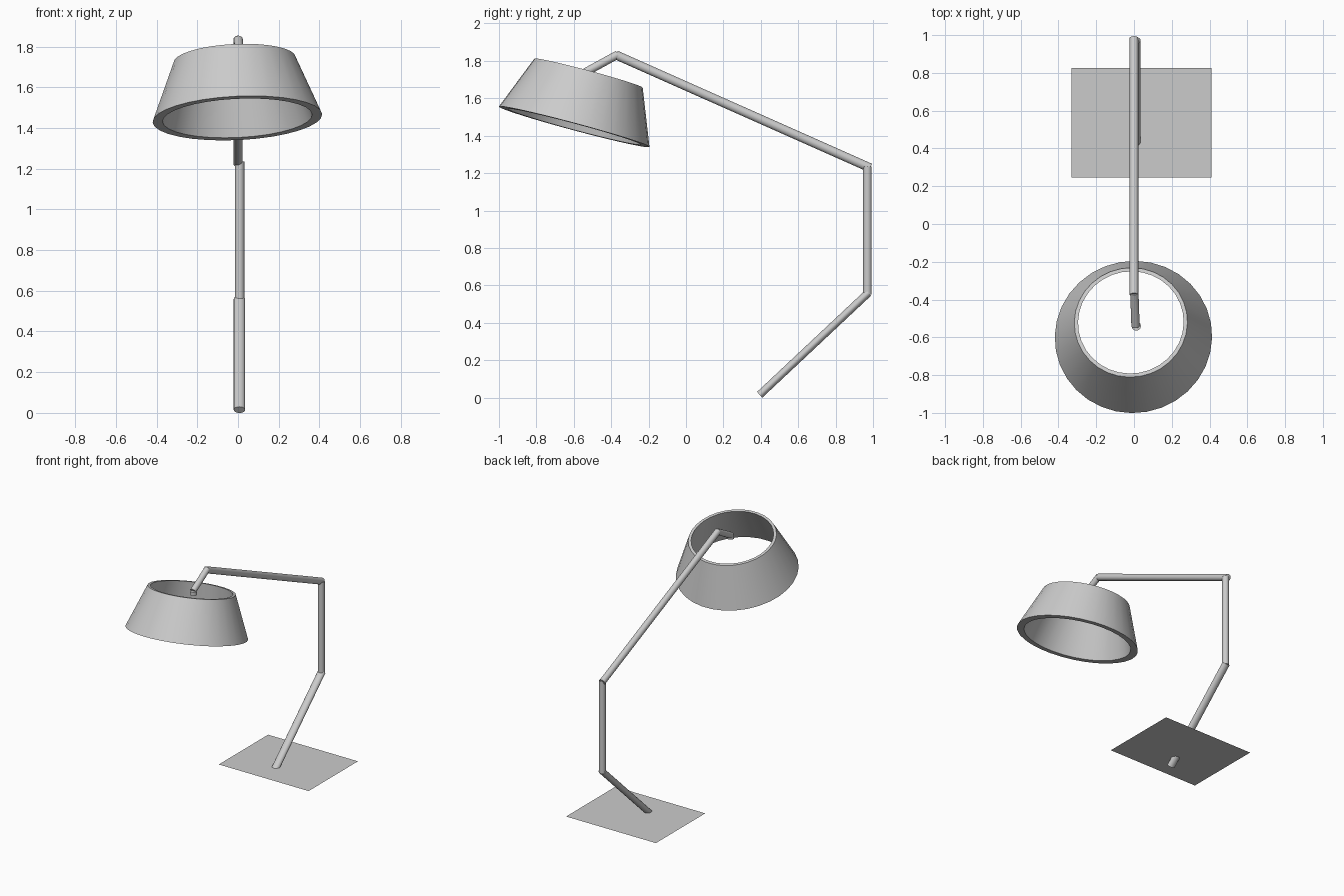
import bpy
import bmesh
from math import cos, sin, tau, radians
from mathutils import Vector, Matrix

cube = bpy.data.objects.get("Cube")
if cube:
    bpy.data.objects.remove(cube, do_unlink=True)

# One plain grey for the whole lamp
grey = bpy.data.materials.new("light_grey")
grey.use_nodes = True
colour = (0.6, 0.6, 0.6, 1)
grey.diffuse_color = colour
grey.node_tree.nodes["Principled BSDF"].inputs["Base Color"].default_value = colour


def finish(name, bm, smooth=True):
    mesh = bpy.data.meshes.new(name)
    bm.to_mesh(mesh)
    bm.free()
    mesh.materials.append(grey)
    obj = bpy.data.objects.new(name, mesh)
    bpy.context.collection.objects.link(obj)
    if smooth:
        bpy.ops.object.select_all(action="DESELECT")
        obj.select_set(True)
        bpy.context.view_layer.objects.active = obj
        bpy.ops.object.shade_smooth_by_angle(angle=radians(35))
    return obj


def rod(name, start, end, width, depth):
    """Capped rod between two points; width runs along x, depth across it."""
    a, b = Vector(start), Vector(end)
    along = (b - a).normalized()
    across = Vector((1, 0, 0))
    across = (across - along * across.dot(along)).normalized()
    normal = along.cross(across)
    turn = Matrix((across, normal, along)).transposed().to_4x4()
    size = Matrix.Diagonal((width, depth, (b - a).length, 1))
    bm = bmesh.new()
    bmesh.ops.create_cone(bm, cap_ends=True, segments=16, radius1=1, radius2=1,
                          depth=1, matrix=Matrix.Translation((a + b) / 2) @ turn @ size)
    return finish(name, bm)


def lathe(name, profile, sides, matrix):
    """Closed (radius, height) profile spun around the z axis."""
    bm = bmesh.new()
    rings = [[bm.verts.new((r * cos(tau * i / sides), r * sin(tau * i / sides), z))
              for i in range(sides)] for r, z in profile]
    for k, ring in enumerate(rings):
        above = rings[(k + 1) % len(rings)]
        for i in range(sides):
            j = (i + 1) % sides
            bm.faces.new((ring[i], ring[j], above[j], above[i]))
    bmesh.ops.recalc_face_normals(bm, faces=bm.faces)
    bm.transform(matrix)
    return finish(name, bm)


# Flat sheet base, pierced by the foot of the stand
bm = bmesh.new()
bmesh.ops.create_grid(bm, x_segments=1, y_segments=1, size=0.5,
                      matrix=Matrix.Translation((0.04, 0.535, 0.058))
                      @ Matrix.Diagonal((0.74, 0.58, 1, 1)))
finish("base_plate", bm, smooth=False)

# Jointed stand
rod("lower_rod", (0.007, 0.394, 0.015), (0.007, 0.975, 0.56), 0.028, 0.021)
rod("upright_rod", (0.008, 0.97, 0.55), (0.008, 0.97, 1.235), 0.023, 0.023)
rod("long_arm", (0, 0.985, 1.228), (0, -0.375, 1.832), 0.023, 0.024)
rod("short_arm", (0.002, -0.365, 1.834), (0.008, -0.54, 1.738), 0.022, 0.022)
rod("arm_tip", (0.012, -0.54, 1.715), (0.012, -0.54, 1.742), 0.025, 0.025)

# Open, tilted shade with a thick wall
axis = Vector((-0.046, 0.259, 0.966))
tilt = axis.to_track_quat("Z", "Y").to_matrix().to_4x4()
lathe("lamp_shade", [(0.417, 0), (0.30, 0.297), (0.28, 0.297), (0.368, 0)], 32,
      Matrix.Translation((-0.003, -0.598, 1.448)) @ tilt)
